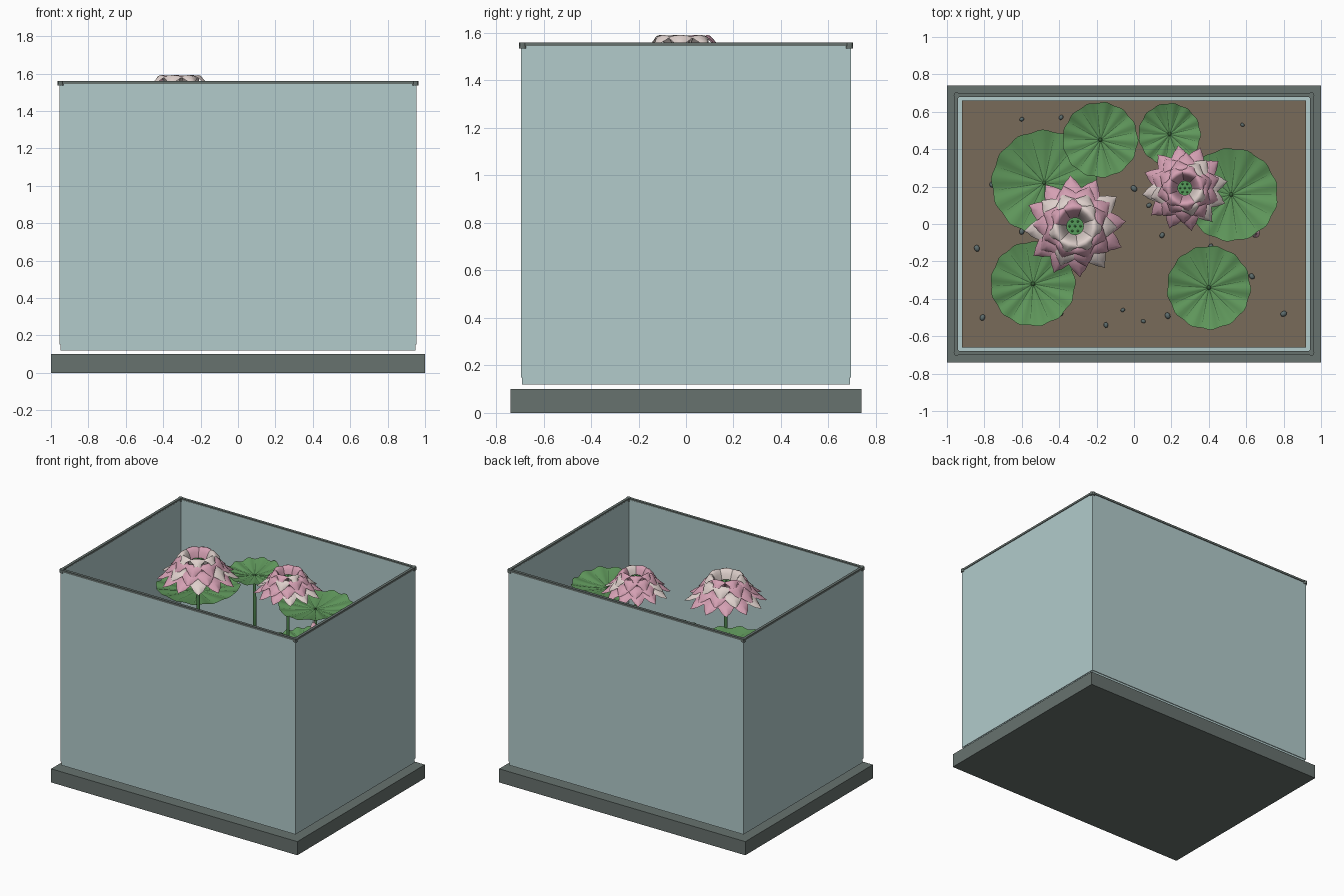
import bpy, bmesh, math, random
from mathutils import Vector, Matrix

if "Cube" in bpy.data.objects:
    bpy.data.objects.remove(bpy.data.objects["Cube"])

random.seed(4)
TAU = math.tau


def material(name, rgb):
    m = bpy.data.materials.new(name)
    m.diffuse_color = (*rgb, 1)
    m.use_nodes = True
    m.node_tree.nodes["Principled BSDF"].inputs["Base Color"].default_value = m.diffuse_color
    return m


GREY = material("dark grey", (0.136, 0.168, 0.156))
GLASS = material("pale blue glass", (0.445, 0.597, 0.597))
SOIL = material("brown soil", (0.191, 0.147, 0.102))
LEAF = material("leaf green", (0.115, 0.31, 0.105))
STEM = material("stem green", (0.04, 0.12, 0.04))
PINK = material("petal pink", (0.66, 0.35, 0.45))
PALE = material("petal pale", (0.73, 0.63, 0.60))
STONE = material("pebble grey", (0.11, 0.15, 0.15))
POD = material("seed pod green", (0.09, 0.33, 0.10))


def finish(bm, name, mats, smooth=False):
    bmesh.ops.recalc_face_normals(bm, faces=bm.faces)
    me = bpy.data.meshes.new(name)
    bm.to_mesh(me)
    bm.free()
    for m in mats:
        me.materials.append(m)
    for p in me.polygons:
        p.use_smooth = smooth
    ob = bpy.data.objects.new(name, me)
    bpy.context.collection.objects.link(ob)
    return ob


def add_box(bm, x0, x1, y0, y1, z0, z1):
    m = Matrix.Translation(((x0 + x1) / 2, (y0 + y1) / 2, (z0 + z1) / 2))
    m = m @ Matrix.Diagonal((x1 - x0, y1 - y0, z1 - z0, 1))
    bmesh.ops.create_cube(bm, size=1, matrix=m)


def box(name, mat, *dims):
    bm = bmesh.new()
    add_box(bm, *dims)
    return finish(bm, name, [mat])


def frame(name, mat, ox, oy, ix, iy, z0, z1):
    """Four bars around a rectangular opening."""
    bm = bmesh.new()
    for s in (-1, 1):
        xs, ys = sorted((s * ix, s * ox)), sorted((s * iy, s * oy))
        add_box(bm, *xs, -iy, iy, z0, z1)
        add_box(bm, -ox, ox, *ys, z0, z1)
    return finish(bm, name, [mat])


def grid_faces(bm, rows, mat_index=0, closed=False):
    vs = [[bm.verts.new(p) for p in row] for row in rows]
    n = len(rows[0])
    for a, b in zip(vs, vs[1:]):
        for j in range(n if closed else n - 1):
            k = (j + 1) % n
            f = bm.faces.new((a[j], a[k], b[k], b[j]))
            f.material_index = mat_index


def stem(name, x, y, top):
    bm = bmesh.new()
    bmesh.ops.create_cone(bm, cap_ends=True, segments=10, radius1=0.013, radius2=0.011,
                          depth=top - 0.2, matrix=Matrix.Translation((x, y, (top + 0.2) / 2)))
    finish(bm, name, [STEM], True)
    bpy.context.view_layer.objects.active.select_set(False) if bpy.context.view_layer.objects.active else None


# tank: base slab, glass floor and walls, rim and corner clips
box("base", GREY, -1, 1, -0.74, 0.74, 0, 0.1)
box("glass_floor", GLASS, -0.95, 0.95, -0.69, 0.69, 0.12, 0.15)
frame("glass_walls", GLASS, 0.955, 0.695, 0.94, 0.68, 0.15, 1.55)
frame("rim", GREY, 0.96, 0.70, 0.94, 0.68, 1.545, 1.56)
bm = bmesh.new()
for sx in (-1, 1):
    for sy in (-1, 1):
        bmesh.ops.create_cone(bm, cap_ends=True, segments=12, radius1=0.016, radius2=0.016, depth=0.025,
                              matrix=Matrix.Translation((sx * 0.948, sy * 0.688, 1.548)))
finish(bm, "corner_clips", [GREY])
box("soil", SOIL, -0.92, 0.92, -0.66, 0.66, 0.15, 0.25)

# pebbles scattered on the soil
PEBBLES = [(-.6, .56), (-.39, .57), (.58, .53), (-.84, -.13), (-.6, -.04), (-.15, -.54), (-.06, -.46),
           (.05, -.52), (.18, -.49), (-.81, -.5), (-.39, -.48), (.63, -.28), (.8, -.48), (.15, -.06),
           (.41, -.12), (.08, .1), (0, .19), (-.76, .21)]
bm = bmesh.new()
for x, y in PEBBLES:
    r = random.uniform(0.011, 0.019)
    m = Matrix.Translation((x, y, 0.255)) @ Matrix.Rotation(random.uniform(0, TAU), 4, 'Z')
    bmesh.ops.create_icosphere(bm, subdivisions=2, radius=r, matrix=m @ Matrix.Diagonal((1, 0.8, 0.7, 1)))
finish(bm, "pebbles", [STONE], True)


def lily_leaf(i, x, y, r, z):
    """Shallow dish with a scalloped, gently pleated edge and radial veins."""
    ribs, seg = 13, 78
    phase = random.uniform(0, TAU)

    def point(t, a, lift=0.0):
        c = math.cos(ribs * (a - phase))
        rad = r * t * (1 - 0.018 * t * c)
        h = 0.03 * (t * t - 0.5) - 0.007 * t * c + 0.008 * t * math.sin(3 * a + i)
        return Vector((x + rad * math.cos(a), y + rad * math.sin(a), z + h + lift))

    bm = bmesh.new()
    rows = [[point(t, TAU * j / seg) for j in range(seg)] for t in (0.03, 0.25, 0.5, 0.75, 0.92, 1)]
    grid_faces(bm, rows, 0, True)
    bm.faces.ensure_lookup_table()
    bm.verts.ensure_lookup_table()
    bm.faces.new([bm.verts[j] for j in range(seg)])
    finish(bm, f"lily_leaf_{i}", [LEAF], True)
    bm = bmesh.new()
    for k in range(ribs):
        a = phase + TAU * k / ribs
        rows = []
        for t in (0.05, 0.3, 0.6, 0.88):
            d = 0.0028 * (1.1 - t) / (r * t)
            rows.append([point(t, a - d, 0.003), point(t, a + d, 0.003)])
        grid_faces(bm, rows)
    finish(bm, f"leaf_veins_{i}", [STEM])
    stem(f"leaf_stem_{i}", x, y, z - 0.012)


LEAVES = [(-.48, .22, .28, 1.2), (-.18, .45, .2, 1.3), (.19, .48, .165, .9),
          (.52, .157, .247, 1.35), (-.54, -.32, .225, .95), (.40, -.34, .222, .75)]
for i, leaf in enumerate(LEAVES, 1):
    lily_leaf(i, *leaf)


def curve_at(pts, u):
    """Smooth point on a profile (Catmull-Rom)."""
    f = u * (len(pts) - 1)
    k = min(int(f), len(pts) - 2)
    t = f - k
    p = [Vector(pts[max(0, min(len(pts) - 1, k + d))]) for d in (-1, 0, 1, 2)]
    return 0.5 * (2 * p[1] + (p[2] - p[0]) * t + (2 * p[0] - 5 * p[1] + 4 * p[2] - p[3]) * t * t
                  + (3 * p[1] - p[0] - 3 * p[2] + p[3]) * t ** 3)


def add_petal(bm, origin, profile, angle, half, scale, mat, tip):
    rows = []
    for s in range(9):
        u = s / 8
        p = curve_at(profile, u)
        w = half * (0.3 + 0.7 * u / 0.62) if u < 0.62 else half * max(tip, 1 - ((u - 0.62) / 0.38) ** 1.7)
        row = []
        for v in (-1, -0.6, 0, 0.6, 1):
            q = Vector((p.x - 0.012 * v * v * u, v * w, p.y - 0.018 * v * v * u * w / half))
            row.append(origin + Matrix.Rotation(angle, 3, 'Z') @ (q * scale))
        rows.append(row)
    grid_faces(bm, rows, mat)


# petal layers: count, half width, blunt tip, (radius, height) profile
LAYERS = [
    (12, .062, .05, ((.03, .0), (.11, .06), (.19, .06), (.275, .0))),
    (10, .062, .15, ((.03, .02), (.10, .10), (.165, .10), (.225, .045))),
    (8, .062, .3, ((.03, .03), (.085, .135), (.135, .15), (.18, .09))),
    (7, .056, .45, ((.04, .04), (.07, .15), (.105, .19), (.145, .15))),
]


def flower(i, x, y, top, scale):
    origin = Vector((x, y, top - 0.192 * scale))
    bm = bmesh.new()
    for n, half, tip, profile in LAYERS:
        turn = random.uniform(0, TAU)
        for k in range(n):
            mat = 0 if random.random() < 0.58 else 1
            add_petal(bm, origin, profile, turn + TAU * k / n, half, scale, mat, tip)
    finish(bm, f"flower_petals_{i}", [PINK, PALE], True)
    # seed pod with small bumps on top
    bm = bmesh.new()
    bmesh.ops.create_cone(bm, cap_ends=True, segments=20, radius1=0.02 * scale, radius2=0.047 * scale,
                          depth=0.11 * scale, matrix=Matrix.Translation(origin + Vector((0, 0, .075 * scale))))
    for k in range(7):
        d = 0.03 * scale if k else 0
        c = origin + Vector((d * math.cos(k * TAU / 6), d * math.sin(k * TAU / 6), .13 * scale))
        bmesh.ops.create_icosphere(bm, subdivisions=1, radius=0.007 * scale, matrix=Matrix.Translation(c))
    finish(bm, f"seed_pod_{i}", [POD])
    stem(f"flower_stem_{i}", x, y, origin.z + 0.04)


flower(1, -.315, -.012, 1.595, 1.0)
flower(2, .272, .192, 1.545, .845)

# closed bud
bm = bmesh.new()
for k in range(5):
    prof = ((.004, .0), (.022, .025), (.02, .05), (.003, .08))
    add_petal(bm, Vector((.65, -.05, 1.28)), prof, TAU * k / 5, .018, 1.0, k % 2, .1)
finish(bm, "bud", [PINK, PALE], True)
stem("bud_stem", .65, -.05, 1.285)
